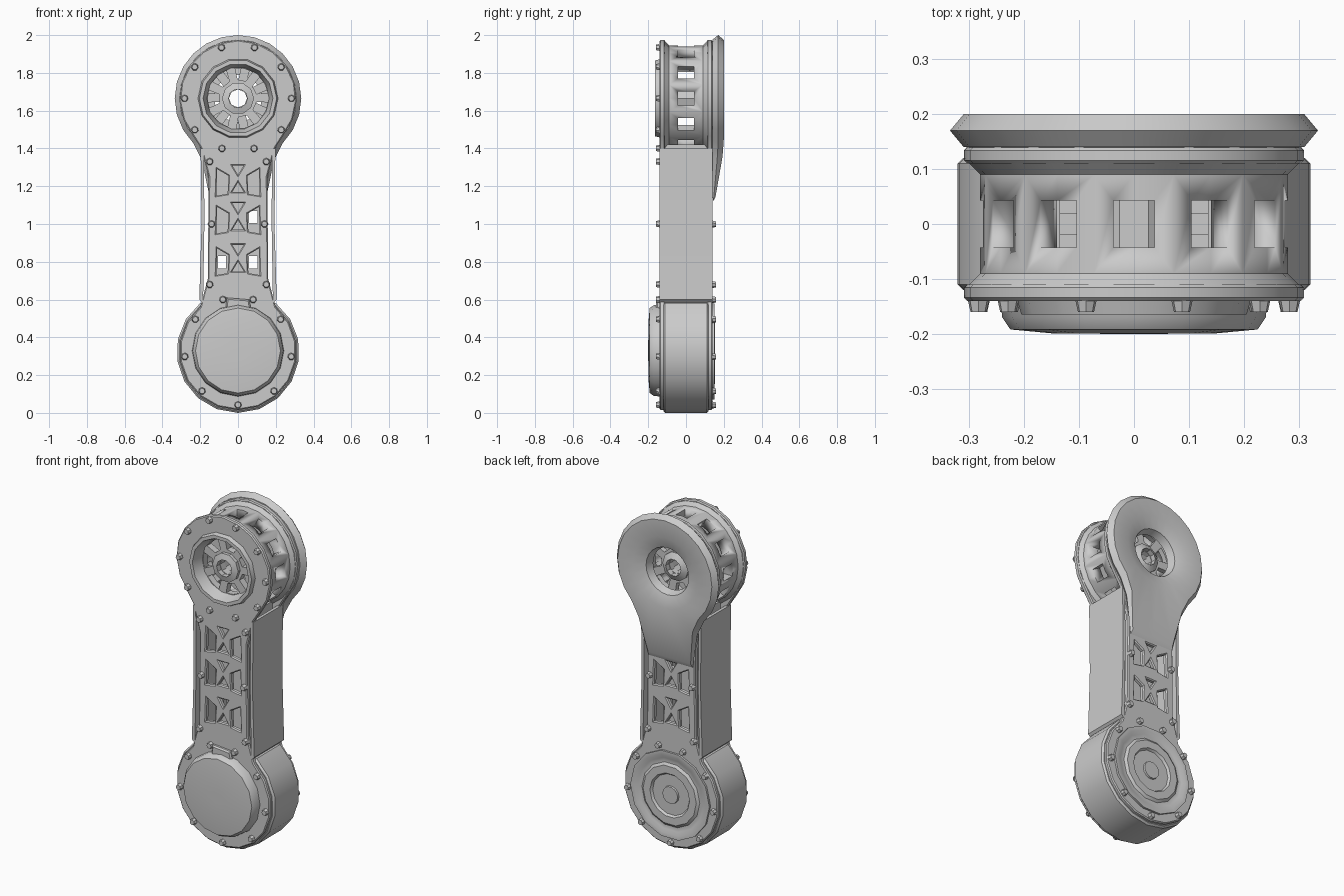
import bpy, bmesh
from math import sin, cos, pi, radians
from mathutils import Matrix, Vector

if "Cube" in bpy.data.objects:
    bpy.data.objects.remove(bpy.data.objects["Cube"])

LOW, TOP = 0.325, 1.665      # heights of the two joint centres


def finish(ob, angle=35):
    bpy.ops.object.select_all(action='DESELECT')
    ob.select_set(True)
    bpy.context.view_layer.objects.active = ob
    bpy.ops.object.shade_smooth_by_angle(angle=radians(angle))
    return ob


def from_bm(name, bm):
    bmesh.ops.recalc_face_normals(bm, faces=bm.faces[:])
    me = bpy.data.meshes.new(name)
    bm.to_mesh(me)
    bm.free()
    ob = bpy.data.objects.new(name, me)
    bpy.context.collection.objects.link(ob)
    return finish(ob)


def arc(cz, r, a0, a1, n, cx=0):
    return [(cx + r * cos(radians(a0 + (a1 - a0) * i / n)),
             cz + r * sin(radians(a0 + (a1 - a0) * i / n))) for i in range(n + 1)]


def circle(cz, r, n=16, cx=0):
    return arc(cz, r, 0, 360, n, cx)[:-1]


def plate(name, loops, y0, y1, bevel=0.0):
    """Flat plate in xz, first loop is the outline and the others are holes."""
    cu = bpy.data.curves.new(name, 'CURVE')
    cu.dimensions, cu.fill_mode = '2D', 'BOTH'
    cu.extrude = (y1 - y0) / 2 - bevel
    cu.bevel_depth, cu.bevel_resolution, cu.offset = bevel, 0, -bevel
    for lp in loops:
        sp = cu.splines.new('POLY')
        sp.points.add(len(lp) - 1)
        for p, (x, z) in zip(sp.points, lp):
            p.co = (x, z, 0, 1)
        sp.use_cyclic_u = True
    tmp = bpy.data.objects.new(name + "_curve", cu)
    bpy.context.collection.objects.link(tmp)
    dg = bpy.context.evaluated_depsgraph_get()
    me = bpy.data.meshes.new_from_object(tmp.evaluated_get(dg))
    bpy.data.objects.remove(tmp)
    me.transform(Matrix.Translation((0, (y0 + y1) / 2, 0)) @ Matrix.Rotation(pi / 2, 4, 'X'))
    bm = bmesh.new()
    bm.from_mesh(me)
    bmesh.ops.remove_doubles(bm, verts=bm.verts[:], dist=1e-5)
    return from_bm(name, bm)


def loft(name, rings, closed=False):
    bm = bmesh.new()
    vs = [[bm.verts.new(p) for p in r] for r in rings]
    pairs = list(zip(vs, vs[1:])) + ([(vs[-1], vs[0])] if closed else [])
    for a, b in pairs:
        for i in range(len(a)):
            j = (i + 1) % len(a)
            bm.faces.new((a[i], a[j], b[j], b[i]))
    if not closed:
        bm.faces.new(vs[0])
        bm.faces.new(vs[-1])
    return from_bm(name, bm)


def lathe(name, cz, profile, n=16, closed=False):
    """Turned part about the y axis; profile is (radius, y)."""
    return loft(name, [[(x, y, z) for x, z in circle(cz, r, n)] for r, y in profile], closed)


# Dumbbell outline shared by the front and back plates
outline = (arc(LOW, 0.31, 50, -230, 14) + [(-0.16, 0.71), (-0.155, 1.25), (-0.195, 1.4)]
           + arc(TOP, 0.31, 220, -40, 14) + [(0.195, 1.4), (0.155, 1.25), (0.16, 0.71)])

# Truss openings in the shaft
truss = []
for z in (0.8, 1.02, 1.22):
    for s in (-1, 1):
        truss.append([(s * 0.115, z - 0.07), (s * 0.055, z - 0.06),
                      (s * 0.05, z + 0.035), (s * 0.11, z + 0.07)])
    truss.append([(-0.03, z - 0.05), (0.03, z - 0.05), (0.0, z)])
    truss.append([(-0.03, z + 0.09), (0.03, z + 0.09), (0.0, z + 0.04)])
plate("front_plate", [outline, circle(TOP, 0.2)] + truss, -0.14, -0.11, 0.006)
plate("back_plate", [outline, circle(TOP, 0.2)] + truss, 0.11, 0.14, 0.006)

# Inner web between the plates
plate("inner_web", [[(-0.14, 0.6), (0.14, 0.6), (0.14, 1.4), (-0.14, 1.4)]]
      + [[(x - 0.022, z - 0.035), (x + 0.022, z - 0.035), (x + 0.022, z + 0.03), (x - 0.022, z + 0.03)]
         for x, z in ((-0.085, 0.8), (0.08, 0.8), (0.08, 1.04))], -0.02, 0.02)

# Thin standoff side covers and inner frame walls
for s, side in ((-1, "left"), (1, "right")):
    plate(side + "_side_cover", [[(s * x, z) for x, z in (
        (0.185, 0.58), (0.205, 0.6), (0.193, 1.0), (0.198, 1.4), (0.18, 1.4), (0.178, 1.0))]],
        -0.14, 0.14)
    plate(side + "_frame_wall", [[(s * x, z) for x, z in (
        (0.135, 0.6), (0.15, 0.6), (0.15, 1.42), (0.135, 1.42))]], -0.115, 0.115)

# Lower joint: housing, front cap and stepped back cover
plate("lower_housing", [arc(LOW, 0.325, 52, -232, 14)], -0.12, 0.12, 0.01)
lathe("lower_front_cap", LOW + 0.005, [(0.245, -0.12), (0.24, -0.17), (0.225, -0.192),
                                      (0.15, -0.199), (0.04, -0.2)], 16)
plate("cap_tab", [[(-0.07, 0.5), (0.08, 0.49), (0.06, 0.6), (-0.06, 0.61)]], -0.16, -0.12, 0.008)
lathe("lower_back_cover", LOW, [(0.26, 0.11), (0.26, 0.152), (0.235, 0.152), (0.215, 0.142),
                                (0.19, 0.142), (0.175, 0.153), (0.13, 0.153), (0.11, 0.125),
                                (0.055, 0.125), (0.05, 0.15), (0.02, 0.15)], 14)

# Upper drum with radial windows
drum = lathe("upper_drum", TOP, [(0.3, -0.11), (0.28, -0.09), (0.28, 0.09), (0.3, 0.11),
                                 (0.22, 0.11), (0.22, -0.11)], 24, True)
bm = bmesh.new()
for k in range(12):
    m = (Matrix.Translation((0, 0, TOP)) @ Matrix.Rotation(k * pi / 6, 4, 'Y')
         @ Matrix.Translation((0, 0, 0.26)) @ Matrix.Diagonal((0.075, 0.085, 0.2, 1)))
    bmesh.ops.create_cube(bm, size=1, matrix=m)
cutter = from_bm("window_cutter", bm)
cutter.hide_render = True
mod = drum.modifiers.new("windows", 'BOOLEAN')
mod.object, mod.operation, mod.solver = cutter, 'DIFFERENCE', 'EXACT'
bpy.context.view_layer.objects.active = drum
bpy.ops.object.modifier_apply(modifier=mod.name)
bpy.data.objects.remove(cutter)

# Upper joint: raised front ring, spoked web and hub
lathe("upper_front_ring", TOP, [(0.215, -0.13), (0.205, -0.165), (0.185, -0.165),
                                (0.165, -0.1), (0.2, -0.09)], 14, True)
wins = []
for k in range(7):
    a = 360 / 7 * k + 10
    wins.append(arc(TOP, 0.16, a, a + 34, 2) + arc(TOP, 0.1, a + 30, a + 4, 1))
plate("spoked_web", [circle(TOP, 0.22, 14), circle(TOP, 0.048, 8)] + wins, -0.1, -0.06)
plate("rear_web", [circle(TOP, 0.22, 14), circle(TOP, 0.048, 8)]
      + [[(-x, z) for x, z in w] for w in wins], 0.06, 0.09)
lathe("upper_hub", TOP, [(0.085, -0.12), (0.085, 0.1), (0.05, 0.12), (0.05, -0.13)], 10, True)


# Back cover: ring with a tapering strap running down the shaft
def cover_ring(grow, y_of, n=24):
    pts = []
    for i in range(n):
        a = 2 * pi * i / n
        c, s = cos(a), sin(a)
        r = 0.335
        if s < -0.5:
            r = max(r, min(0.19 / max(abs(c), 1e-4), 0.545 / -s))
        x, z = c * (r + grow), s * (r + grow)
        pts.append((x, y_of(min(1, max(0, (-z - 0.27) / 0.27))), TOP + z))
    return pts


def hole_ring(r, y):
    return [(x, y, z) for x, z in circle(TOP, r, 24)]


loft("upper_back_cover", [cover_ring(-0.025, lambda t: 0.14), cover_ring(0, lambda t: 0.17 - 0.025 * t),
                          cover_ring(-0.025, lambda t: 0.2 - 0.047 * t), hole_ring(0.21, 0.2),
                          hole_ring(0.14, 0.175), hole_ring(0.125, 0.13)], True)

# Bolts on both faces
spots = [(x, z) for s in (-1, 1) for x, z in (
    (s * 0.085, 1.4), (s * 0.15, 1.33), (s * 0.14, 1.0), (s * 0.15, 0.68), (s * 0.08, 0.6))]
spots += circle(LOW, 0.285, 16)[0::2] and arc(LOW, 0.283, 37, -217, 6)
upper = arc(TOP, 0.283, -36, 216, 7)
bm = bmesh.new()
for side, pts in ((-1, spots + upper), (1, spots)):
    for x, z in pts:
        if side == 1 and z > 1.3:
            continue
        m = Matrix.Translation((x, side * 0.147, z)) @ Matrix.Rotation(side * -pi / 2, 4, 'X')
        bmesh.ops.create_cone(bm, cap_ends=True, segments=7, radius1=0.021, radius2=0.015,
                              depth=0.026, matrix=m)
from_bm("bolts", bm)
